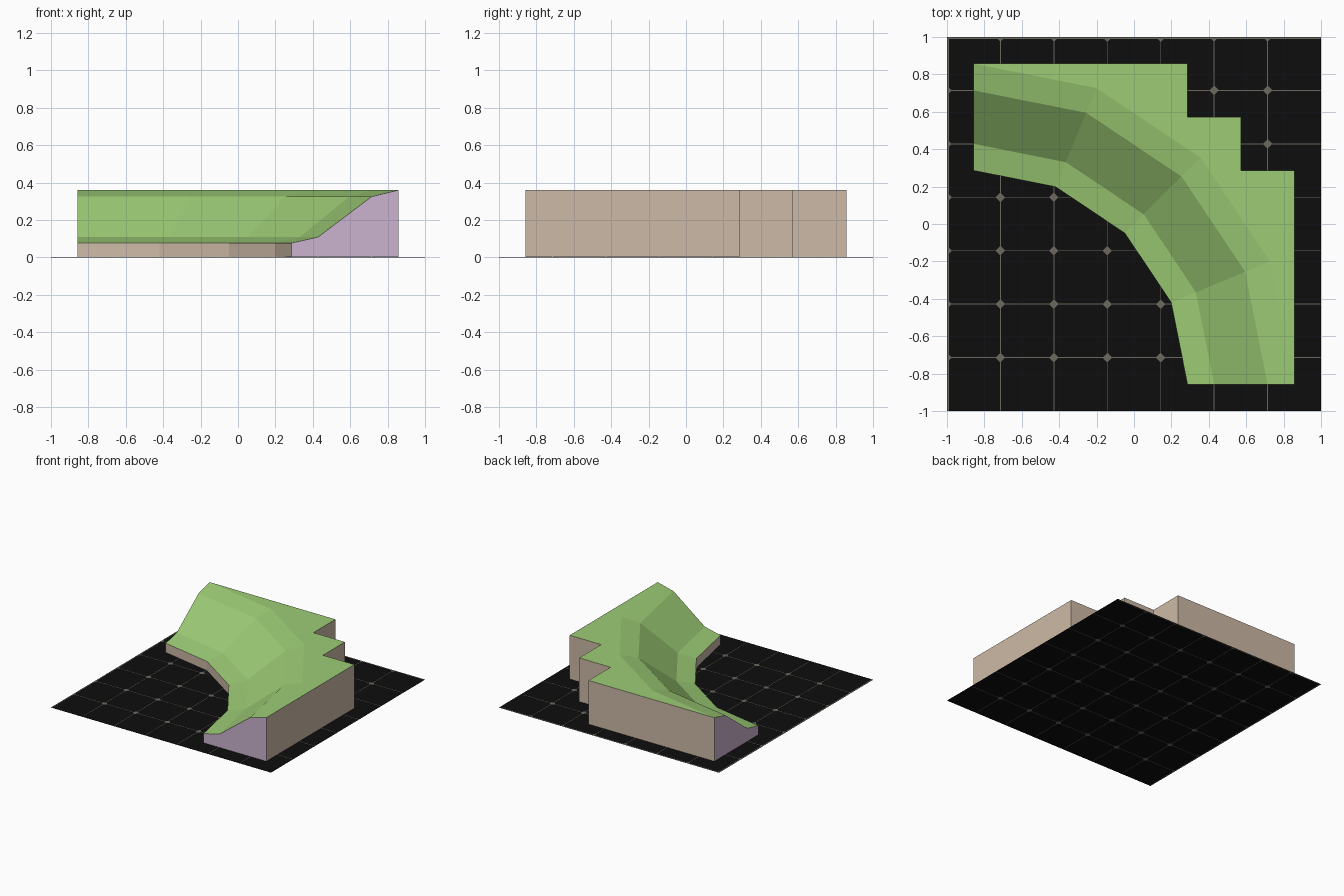
import bpy, bmesh, math

if "Cube" in bpy.data.objects:
    bpy.data.objects.remove(bpy.data.objects["Cube"])

CELL = 2 / 7          # tile size
C = -3 * CELL         # centre of the curve (x and y)
Z0 = 0.001            # base sheet height


def material(name, rgb):
    m = bpy.data.materials.new(name)
    m.diffuse_color = (*rgb, 1)
    m.use_nodes = True
    m.node_tree.nodes["Principled BSDF"].inputs["Base Color"].default_value = m.diffuse_color
    return m


GRASS = material("grass green", (0.335, 0.60, 0.178))
WALL = material("tan wall", (0.61, 0.49, 0.385))
CAP = material("mauve end", (0.60, 0.45, 0.62))
BLACK = material("black base", (0.004, 0.004, 0.004))
GREY = material("grey marking", (0.15, 0.138, 0.112))


def finish(bm, name, mats):
    bmesh.ops.remove_doubles(bm, verts=bm.verts[:], dist=1e-5)
    bmesh.ops.recalc_face_normals(bm, faces=bm.faces[:])
    me = bpy.data.meshes.new(name)
    bm.to_mesh(me)
    bm.free()
    for m in mats:
        me.materials.append(m)
    ob = bpy.data.objects.new(name, me)
    bpy.context.collection.objects.link(ob)
    return ob


def face(bm, pts, mat=0):
    f = bm.faces.new([bm.verts.new(p) for p in pts])
    f.material_index = mat


def plate(bm, pts):
    # thin prism showing on both sides of the base sheet
    n = len(pts)
    face(bm, [(x, y, 2 * Z0) for x, y in pts])
    face(bm, [(x, y, 0) for x, y in reversed(pts)])
    for i in range(n):
        (x, y), (u, v) = pts[i], pts[(i + 1) % n]
        face(bm, [(x, y, 0), (u, v, 0), (u, v, 2 * Z0), (x, y, 2 * Z0)])


# Base sheet
bm = bmesh.new()
face(bm, [(-1, -1, Z0), (1, -1, Z0), (1, 1, Z0), (-1, 1, Z0)])
finish(bm, "base_sheet", [BLACK])

# Grid lines, with a border along the left and back edges
bm = bmesh.new()
w = 0.0025
spots = [-1 + i * CELL for i in range(7)]
for s in spots:
    a, b = (-1, -0.99) if s == -1 else (s - w, s + w)
    plate(bm, [(a, -1), (b, -1), (b, 1), (a, 1)])
    plate(bm, [(-1, -b), (1, -b), (1, -a), (-1, -a)])
finish(bm, "grid_lines", [GREY])

# Diamonds at the crossings, halved at the edges
bm = bmesh.new()
r = 0.026
for x in spots:
    for s in spots:
        y = -s
        if x == -1 and y == 1:
            continue
        if x == -1:
            pts = [(-1, y - r), (-1 + r, y), (-1, y + r)]
        elif y == 1:
            pts = [(x - r, 1), (x, 1 - r), (x + r, 1)]
        else:
            pts = [(x + r, y), (x, y + r), (x - r, y), (x, y - r)]
        plate(bm, pts)
finish(bm, "grid_diamonds", [GREY])

# Curved slope: profile (radius in tiles, height) swept a quarter turn
profile = [(4, 0.077), (4.5, 0.109), (5.5, 0.325), (6, 0.36)]
rings = []
for k in range(5):
    a = math.radians(22.5 * k)
    rings.append([(C + p * CELL * math.cos(a), C + p * CELL * math.sin(a), z)
                  for p, z in profile])


def down(p):
    return (p[0], p[1], Z0)


bm = bmesh.new()
for a, b in zip(rings, rings[1:]):
    for i in range(3):
        face(bm, [a[i], a[i + 1], b[i + 1], b[i]])
    face(bm, [down(a[0]), a[0], b[0], down(b[0])], 1)      # inner wall

# Flat plateau filling out to the stepped outline
H = profile[-1][1]
steps = [(3, 1), (2, 1), (2, 2), (1, 2), (1, 3)]
outline = [(x * CELL, y * CELL, H) for x, y in steps]
arc = [ring[-1] for ring in rings]
face(bm, outline + arc[::-1])
edge = [arc[0]] + outline + [arc[-1]]
for a, b in zip(edge, edge[1:]):
    face(bm, [down(a), down(b), b, a], 1)                  # outer walls

# End caps
for ring in (rings[0], rings[-1]):
    face(bm, [down(ring[0])] + ring + [down(ring[-1])], 2)
finish(bm, "curved_hill", [GRASS, WALL, CAP])
